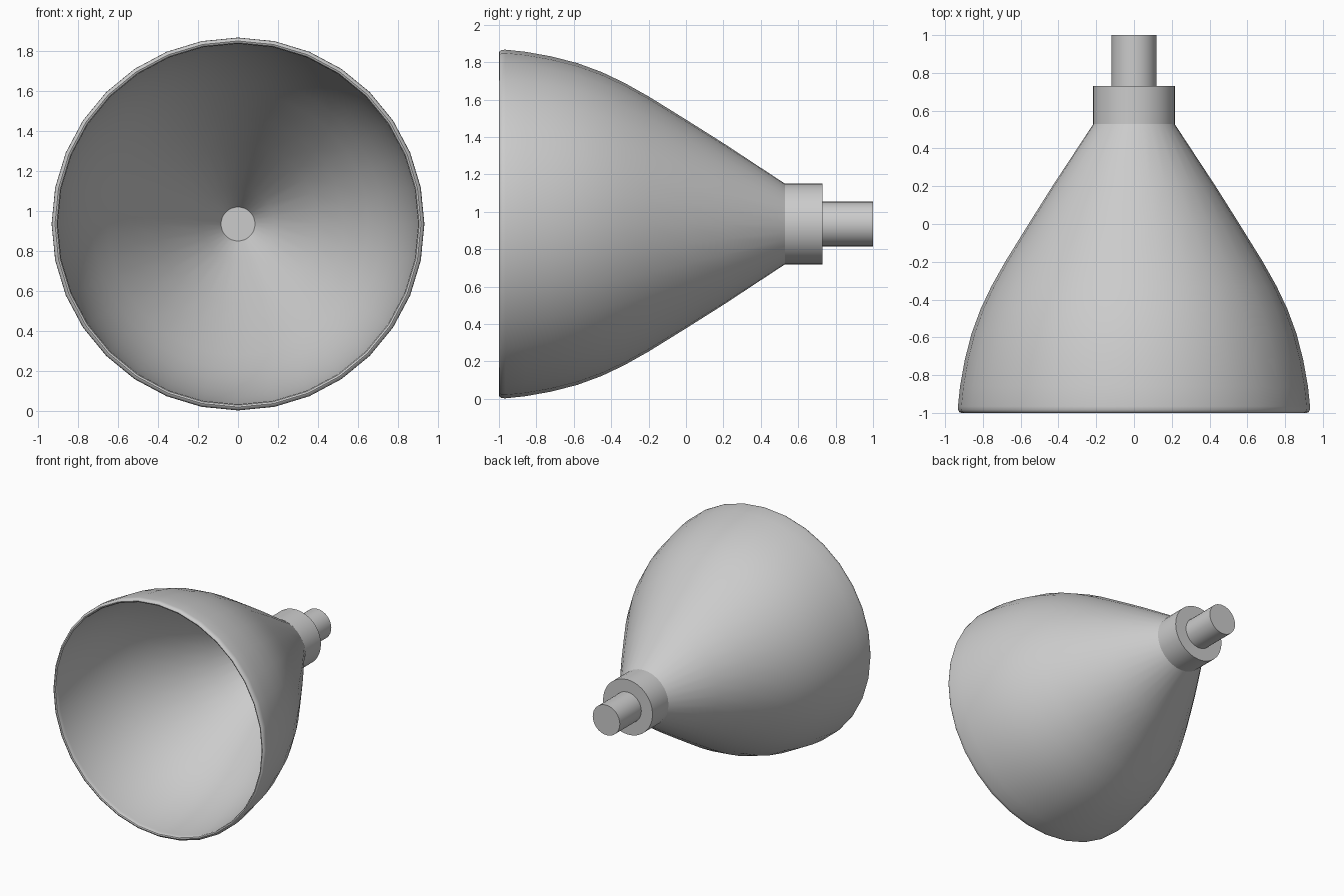
import bpy, bmesh, math

if "Cube" in bpy.data.objects:
    bpy.data.objects.remove(bpy.data.objects["Cube"])

SIDES = 32
CZ = 0.935


def lathe(name, profile, closed=False):
    """Revolve (y, radius) points around the lamp axis; cap open ends."""
    bm = bmesh.new()
    rings = []
    for y, r in profile:
        ring = []
        for i in range(SIDES):
            a = 2 * math.pi * i / SIDES
            ring.append(bm.verts.new((r * math.cos(a), y, CZ + r * math.sin(a))))
        rings.append(ring)
    pairs = list(zip(rings, rings[1:]))
    if closed:
        pairs.append((rings[-1], rings[0]))
    for a, b in pairs:
        for i in range(SIDES):
            j = (i + 1) % SIDES
            bm.faces.new((a[i], a[j], b[j], b[i]))
    if not closed:
        bm.faces.new(rings[0])
        bm.faces.new(rings[-1])
    bmesh.ops.recalc_face_normals(bm, faces=bm.faces)
    mesh = bpy.data.meshes.new(name)
    bm.to_mesh(mesh)
    bm.free()
    ob = bpy.data.objects.new(name, mesh)
    bpy.context.collection.objects.link(ob)
    bpy.ops.object.select_all(action='DESELECT')
    ob.select_set(True)
    bpy.context.view_layer.objects.active = ob
    bpy.ops.object.shade_smooth_by_angle(angle=math.radians(40))
    return ob


# Outer wall of the flared shade, back to front
outer = [(0.68, 0.118), (0.53, 0.215), (0.2, 0.432), (0.0, 0.558), (-0.2, 0.682),
         (-0.33, 0.755), (-0.45, 0.812), (-0.58, 0.86), (-0.72, 0.896),
         (-0.86, 0.921), (-0.965, 0.932)]
# Rounded rim
rim = [(-0.985, 0.931), (-0.996, 0.924), (-1.0, 0.915), (-0.996, 0.906), (-0.985, 0.901)]
# Inner wall, front to back, ending in a small floor disc
inner = [(-0.965, 0.9), (-0.86, 0.891), (-0.72, 0.867), (-0.58, 0.831),
         (-0.45, 0.784), (-0.33, 0.728), (-0.2, 0.655), (0.0, 0.53),
         (0.2, 0.402), (0.53, 0.182), (0.675, 0.085)]
lathe("shade", outer + rim + inner)

# Collar and rear stem
lathe("collar", [(0.53, 0.2175), (0.73, 0.2175), (0.73, 0.118)], False).data.update()
lathe("stem", [(0.68, 0.119), (1.0, 0.119)])

# Open the collar front so the shade interior stays clear
collar = bpy.data.objects["collar"]
bm = bmesh.new()
bm.from_mesh(collar.data)
front = [f for f in bm.faces if len(f.verts) > 4 and f.calc_center_median().y < 0.6]
bmesh.ops.delete(bm, geom=front, context='FACES_ONLY')
bm.to_mesh(collar.data)
bm.free()
